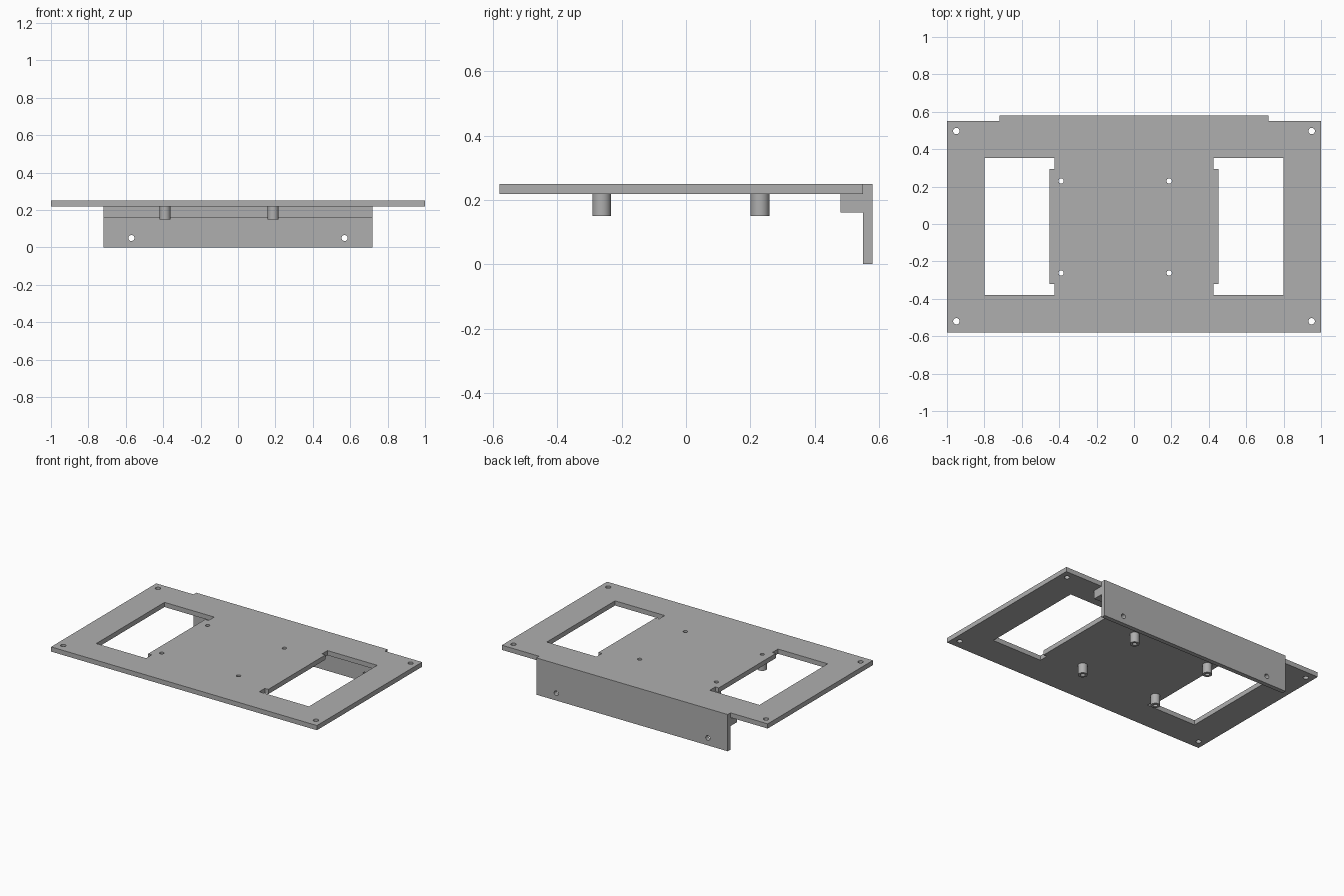
import bpy
import bmesh
from math import sin, cos, pi

cube = bpy.data.objects.get("Cube")
if cube:
    bpy.data.objects.remove(cube, do_unlink=True)

# One plain grey for the whole bracket
grey = bpy.data.materials.new("plain grey")
grey.use_nodes = True
grey.diffuse_color = (0.43, 0.43, 0.43, 1)
grey.node_tree.nodes["Principled BSDF"].inputs["Base Color"].default_value = grey.diffuse_color


def rect(x0, x1, y0, y1):
    return [(x0, y0), (x1, y0), (x1, y1), (x0, y1)]


def circle(x, y, r, n=32):
    return [(x + r * cos(2 * pi * i / n), y + r * sin(2 * pi * i / n)) for i in range(n)]


def extrude(name, loops, low, high, upright=False):
    """Extrude an outline with holes along z, or along y when upright."""
    curve = bpy.data.curves.new(name, "CURVE")
    curve.dimensions = "2D"
    curve.fill_mode = "BOTH"
    curve.extrude = (high - low) / 2
    for loop in loops:
        spline = curve.splines.new("POLY")
        spline.points.add(len(loop) - 1)
        for point, (x, y) in zip(spline.points, loop):
            point.co = (x, y, 0, 1)
        spline.use_cyclic_u = True
    helper = bpy.data.objects.new(name + " outline", curve)
    bpy.context.collection.objects.link(helper)
    mesh = bpy.data.meshes.new_from_object(
        helper.evaluated_get(bpy.context.evaluated_depsgraph_get()))
    bpy.data.objects.remove(helper, do_unlink=True)
    bpy.data.curves.remove(curve)

    bm = bmesh.new()
    bm.from_mesh(mesh)
    bmesh.ops.remove_doubles(bm, verts=bm.verts, dist=1e-5)
    bmesh.ops.recalc_face_normals(bm, faces=bm.faces)
    bm.to_mesh(mesh)
    bm.free()
    mesh.name = name
    mesh.materials.clear()
    mesh.materials.append(grey)

    obj = bpy.data.objects.new(name, mesh)
    bpy.context.collection.objects.link(obj)
    middle = (low + high) / 2
    if upright:
        obj.rotation_euler.x = pi / 2
        obj.location.y = middle
    else:
        obj.location.z = middle
    bpy.ops.object.select_all(action="DESELECT")
    obj.select_set(True)
    bpy.context.view_layer.objects.active = obj
    bpy.ops.object.shade_smooth_by_angle()
    return obj


def window(side):
    """Side opening with a shallow tab of the centre panel reaching into it."""
    outline = [(0.8, -0.38), (0.8, 0.353), (0.426, 0.353), (0.426, 0.294),
               (0.452, 0.294), (0.452, -0.32), (0.426, -0.32), (0.426, -0.38)]
    return [(side * x, y) for x, y in outline]


posts = [(x, y) for x in (-0.39, 0.188) for y in (-0.262, 0.23)]
corners = [(x, y) for x in (-0.95, 0.95) for y in (-0.52, 0.497)]

# Top plate with windows, corner holes and post holes
extrude("top_plate",
        [rect(-1, 1, -0.58, 0.55), window(-1), window(1)]
        + [circle(x, y, 0.017) for x, y in corners]
        + [circle(x, y, 0.014) for x, y in posts],
        0.218, 0.25)

# Hollow posts hanging under the plate
for i, (x, y) in enumerate(posts):
    extrude(f"post_{i + 1}", [circle(x, y, 0.029), circle(x, y, 0.014)], 0.15, 0.218)

# Rear mounting wall with two screw holes
extrude("rear_wall",
        [rect(-0.72, 0.72, 0, 0.25), circle(-0.57, 0.05, 0.016), circle(0.57, 0.05, 0.016)],
        0.55, 0.58, upright=True)

# Stiffening bar in the corner between plate and wall
extrude("stiffening_bar", [rect(-0.72, 0.72, 0.16, 0.218)], 0.48, 0.55, upright=True)
